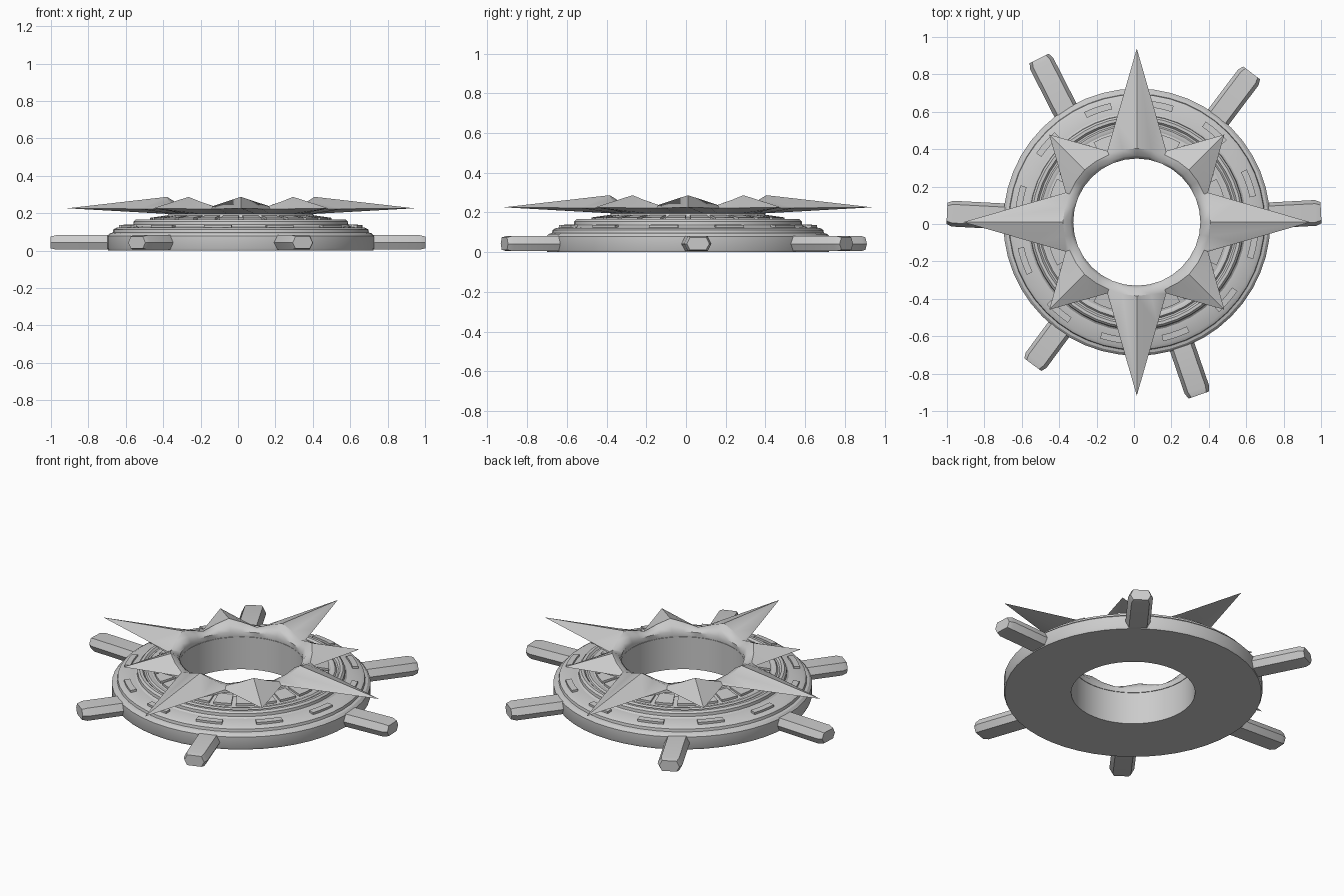
import bpy, bmesh
from math import sin, cos, pi, radians
from mathutils import Matrix

if "Cube" in bpy.data.objects:
    bpy.data.objects.remove(bpy.data.objects["Cube"])

CX, CY = 0.015, 0.01  # shared axis of disc and star


def finish(bm, name, angle=30):
    bmesh.ops.recalc_face_normals(bm, faces=bm.faces)
    me = bpy.data.meshes.new(name)
    bm.to_mesh(me)
    bm.free()
    ob = bpy.data.objects.new(name, me)
    bpy.context.collection.objects.link(ob)
    bpy.ops.object.select_all(action='DESELECT')
    ob.select_set(True)
    bpy.context.view_layer.objects.active = ob
    bpy.ops.object.shade_smooth_by_angle(angle=radians(angle))
    return ob


def skin(bm, loops):
    """Bridge closed rings of equal length, wrapping last to first."""
    vs = [[bm.verts.new(p) for p in loop] for loop in loops]
    n = len(vs[0])
    for i, a in enumerate(vs):
        b = vs[(i + 1) % len(vs)]
        for j in range(n):
            k = (j + 1) % n
            bm.faces.new((a[j], a[k], b[k], b[j]))


def polar(r, a, z):
    return (CX + r * cos(a), CY + r * sin(a), z)


def lathe(name, profile, n=48):
    bm = bmesh.new()
    skin(bm, [[polar(r, 2 * pi * j / n, z) for j in range(n)] for r, z in profile])
    return finish(bm, name)


def arc_block(bm, r0, r1, a0, a1, z0, z00, z11, steps=3):
    """Raised curved plate: base z0, top z00 at r0 and z11 at r1."""
    secs = []
    for i in range(steps + 1):
        a = a0 + (a1 - a0) * i / steps
        secs.append([bm.verts.new(polar(r, a, z)) for r, z in
                     ((r0, z0), (r1, z0), (r1, z11), (r0, z00))])
    for s, t in zip(secs, secs[1:]):
        for j in range(4):
            k = (j + 1) % 4
            bm.faces.new((s[j], s[k], t[k], t[j]))
    bm.faces.new(secs[0])
    bm.faces.new(secs[-1][::-1])


# Stepped round base
lathe("base_disc", [(.342, 0), (.708, 0), (.714, .012), (.714, .078), (.70, .092),
                    (.685, .096), (.682, .112), (.665, .122), (.585, .130),
                    (.575, .138), (.573, .155), (.562, .166), (.546, .166),
                    (.536, .155), (.526, .155), (.518, .164), (.505, .164),
                    (.495, .160), (.40, .178), (.385, .196), (.342, .196)])

# Raised dashes round the outer tier
bm = bmesh.new()
for i in range(12):
    a = radians(19 + 30 * i)
    arc_block(bm, .618, .652, a - .115, a + .115, .115, .139, .136)
finish(bm, "rim_dashes")

# Wedge tiles round the inner tier
bm = bmesh.new()
for i in range(24):
    a = 2 * pi * (i + .5) / 24
    arc_block(bm, .38, .485, a - .105, a + .105, .155, .19, .175, 2)
finish(bm, "inner_tiles")

# Eight-pointed star ring: long and short points with ridges
N = 32
rings = [[] for _ in range(6)]
for j in range(N):
    a = 2 * pi * j / N
    k = j % 4
    tip_r = .928 if j % 8 in (0, 1, 7) else .662
    vx, vy = .412 * cos(pi / 8), .412 * sin(pi / 8)
    if k == 0:                      # point axis
        ridge, outer = (.395, .287), polar(tip_r, a, .226)
    elif k == 2:                    # valley
        ridge, outer = (.39, .238), polar(.412, a, .222)
    else:                           # part way along the edge of a point
        side = 1 if k == 1 else -1
        ax = a - side * 2 * pi / N
        t = .3
        x, y = vx + (tip_r - vx) * t, side * vy * (1 - t)
        outer = (CX + x * cos(ax) - y * sin(ax), CY + x * sin(ax) + y * cos(ax), .223)
        ridge = (.392, .262)
    rings[0].append(polar(.342, a, .198))
    rings[1].append(polar(.340, a, .228))
    rings[2].append(polar(.356, a, .228 + .6 * (ridge[1] - .228)))
    rings[3].append(polar(*(ridge[0], a, ridge[1])))
    rings[4].append(outer)
    rings[5].append(polar(.39, a, .196))
bm = bmesh.new()
skin(bm, rings)
finish(bm, "star_ring", 35)


# Six handle pegs: hexagonal section with tapered end
def peg(name, angle, base, end, half=.069):
    bm = bmesh.new()
    sec = [(-1, .042), (-.72, .082), (.72, .082), (1, .042), (.72, .005), (-.72, .005)]
    (bx, by), (ex, ey) = base, end
    length = ((ex - bx) ** 2 + (ey - by) ** 2) ** .5
    stations = [(-.05, 1), (length - .03, 1), (length, .82)]
    loops = [[bm.verts.new((x, y * half * s, .043 + (z - .043) * s)) for y, z in sec]
             for x, s in stations]
    for p, q in zip(loops, loops[1:]):
        for j in range(6):
            k = (j + 1) % 6
            bm.faces.new((p[j], p[k], q[k], q[j]))
    bm.faces.new(loops[0])
    bm.faces.new(loops[-1])
    m = Matrix.Translation((bx, by, 0)) @ Matrix.Rotation(radians(angle), 4, 'Z')
    bm.transform(m)
    finish(bm, name, 25)


for i, (angle, base, end) in enumerate([
        (3, (.70, .045), (1.0, .06)),
        (53, (.45, .57), (.63, .807)),
        (117, (-.37, .615), (-.508, .885)),
        (177, (-.68, .04), (-1.0, .055)),
        (233.5, (-.41, -.575), (-.54, -.753)),
        (289, (.26, -.665), (.345, -.915))]):
    peg(f"peg_{i + 1}", angle, base, end)
